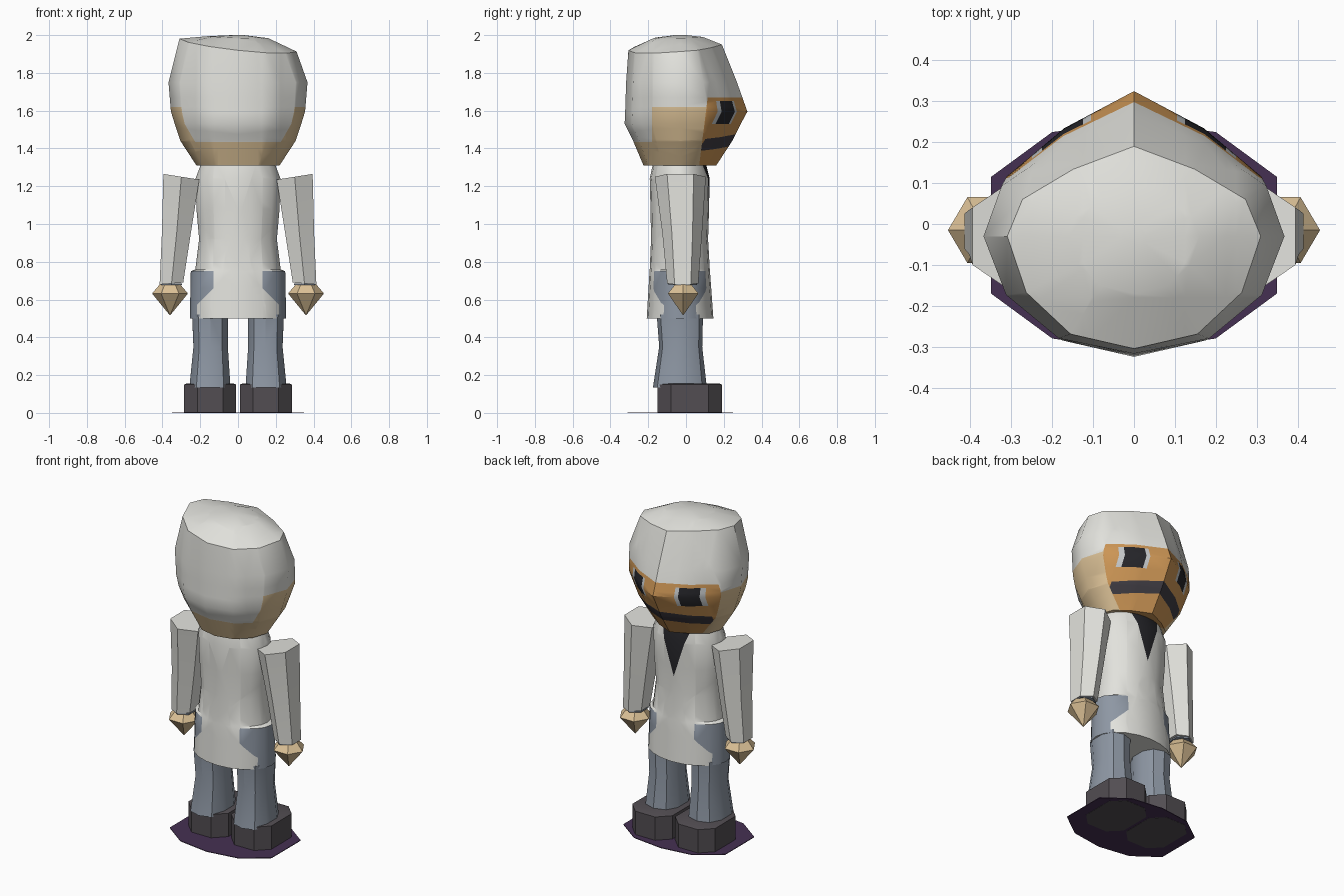
import bpy, bmesh, math
from mathutils import Vector

if "Cube" in bpy.data.objects:
    bpy.data.objects.remove(bpy.data.objects["Cube"])


def mat(name, r, g, b):
    m = bpy.data.materials.new(name)
    m.diffuse_color = (r, g, b, 1)
    m.use_nodes = True
    m.node_tree.nodes["Principled BSDF"].inputs["Base Color"].default_value = m.diffuse_color
    return m


white = mat("white_cloth", .76, .76, .72)
skin = mat("skin", .72, .54, .31)
face = mat("face_tan", .60, .30, .09)
black = mat("black", .018, .018, .022)
grey = mat("moustache_grey", .05, .045, .055)
eye_white = mat("eye_white", .55, .57, .58)
trouser = mat("trouser_blue_grey", .27, .31, .37)
shoe = mat("shoe_dark", .085, .075, .085)
purple = mat("base_purple", .06, .03, .085)


def loft(name, rings, mats, cuts=(), rule=None, angle=35):
    """Skin closed rings of points, slice with planes, colour faces by rule."""
    bm = bmesh.new()
    rows = [[bm.verts.new(p) for p in ring] for ring in rings]
    for a, b in zip(rows, rows[1:]):
        n = len(a)
        for i in range(n):
            j = (i + 1) % n
            bm.faces.new((a[i], a[j], b[j], b[i]))
    bm.faces.new(rows[0][::-1])
    if len(rows) > 1:
        bm.faces.new(rows[-1])
    bmesh.ops.remove_doubles(bm, verts=bm.verts, dist=1e-5)
    if len(rows) > 1:
        bmesh.ops.recalc_face_normals(bm, faces=bm.faces)
    for co, no in cuts:
        bmesh.ops.bisect_plane(bm, geom=bm.verts[:] + bm.edges[:] + bm.faces[:],
                               plane_co=co, plane_no=no, dist=1e-5)
    if rule:
        for f in bm.faces:
            f.material_index = rule(f.calc_center_median())
    me = bpy.data.meshes.new(name)
    bm.to_mesh(me)
    bm.free()
    for m in mats:
        me.materials.append(m)
    ob = bpy.data.objects.new(name, me)
    bpy.context.collection.objects.link(ob)
    bpy.ops.object.select_all(action='DESELECT')
    ob.select_set(True)
    bpy.context.view_layer.objects.active = ob
    bpy.ops.object.shade_smooth_by_angle(angle=math.radians(angle))
    return ob


def oval(x0, x1, y0, y1, z, n=16, phase=0.0, power=1.0):
    """Ring filling a box; power below 1 makes it squarer."""
    def s(v):
        return math.copysign(abs(v) ** power, v) if abs(v) > 1e-9 else 0
    cx, cy, rx, ry = (x0 + x1) / 2, (y0 + y1) / 2, (x1 - x0) / 2, (y1 - y0) / 2
    return [(cx + rx * s(math.cos(phase + math.tau * i / n)),
             cy + ry * s(math.sin(phase + math.tau * i / n)), z) for i in range(n)]


# Head: pointed towards +y, tilted crown
half = [(0, 1), (.48, .745), (.88, .41), (1, 0), (.85, -.5), (.5, -.87), (0, -1)]
outline = half + [(-x, y) for x, y in half[-2:0:-1]]


def head_ring(z, w, yb, yf, tilt=0):
    c = -.03
    ring = []
    for x, y in outline:
        px, py = x * w, c + y * ((yf - c) if y > 0 else (c - yb))
        ring.append((px, py, z + tilt * (-.11 * px + .1 * min(0, py))))
    return ring


head = [head_ring(1.31, .22, -.225, .16), head_ring(1.44, .305, -.28, .245),
        head_ring(1.53, .335, -.325, .29), head_ring(1.595, .355, -.322, .325),
        head_ring(1.75, .368, -.317, .27), head_ring(1.95, .31, -.305, .19, 1),
        head_ring(1.99, .16, -.17, .09, .3), head_ring(2.0, .03, -.06, 0)]

X, Y, Z = Vector((1, 0, 0)), Vector((0, 1, 0)), Vector((0, 0, 1))
head_cuts = [(Z * z, Z) for z in (1.435, 1.53, 1.62, 1.65, 1.67)]
head_cuts += [(Y * -.18, Y), ((0, .07, 1.31), (0, 1, -.125))]
for s in (-1, 1):
    head_cuts += [(X * s * x, X) for x in (.105, .125, .225, .25)]
    head_cuts += [((0, 0, z), (s * .1, 0, 1)) for z in (1.41, 1.475)]


def head_rule(c):
    ax = abs(c.x)
    if c.y > .07 + .125 * (c.z - 1.31) and c.z < 1.67:
        if 1.53 < c.z < 1.65 and .105 < ax < .25:
            return 3 if .125 < ax < .225 else 5
        if 1.41 < c.z + .1 * ax < 1.475 and ax < .25:
            return 4
        return 2
    if c.z < (1.62 if c.y > -.18 else 1.435):
        return 1
    return 0


loft("head", head, [white, skin, face, black, grey, eye_white],
     head_cuts, head_rule, 40)

# Coat: flared hem, trouser openings at the hips, pointed beard on the chest
coat = [oval(-w, w, yb, yf, z, 20) for z, w, yb, yf in (
    (.5, .255, -.208, .145), (.75, .25, -.193, .127), (.76, .226, -.192, .126),
    (.92, .206, -.185, .117), (1.08, .22, -.188, .122), (1.24, .225, -.192, .125),
    (1.32, .195, -.175, .105))]
coat_cuts = [(Z * z, Z) for z in (.57, .66, .75)]
for s in (-1, 1):
    coat_cuts += [(X * s * .13, X), (X * s * .218, X),
                  ((s * .13, 0, .66), (s, 0, .98)),
                  ((0, 0, 1.02), (s, 0, -.32))]


def coat_rule(c):
    ax = abs(c.x)
    if c.z > 1.02 and c.y > 0 and ax < .32 * (c.z - 1.02):
        return 2
    if .5001 < c.z < .751:
        edge = .13 + max(0, .66 - c.z) * .98
        if ax > (edge if c.z > .57 else .218):
            return 1
    return 0


loft("coat", coat, [white, trouser, black], coat_cuts, coat_rule)

for side, s in (("right", 1), ("left", -1)):
    def flip(rings):
        return [[(s * x, y, z) for x, y, z in r] for r in rings]

    # Trouser leg
    loft(side + "_leg", flip([
        oval(.035, .262, -.175, .11, .135, 10, .31, .85),
        oval(.05, .24, -.142, .086, .35, 10, .31, .85),
        oval(.05, .247, -.155, .09, .52, 10, .31, .85)]), [trouser])

    # Chunky shoe with chamfered corners
    def sole(z, d):
        x0, x1, y0, y1, k = .01 + d, .285 - d, -.15 + d, .19 - d, .07
        return [(x0 + k, y0, z), (x1 - k, y0, z), (x1, y0 + k, z), (x1, y1 - k, z),
                (x1 - k, y1, z), (x0 + k, y1, z), (x0, y1 - k, z), (x0, y0 + k, z)]
    loft(side + "_shoe", flip([sole(0, 0), sole(.15, 0), sole(.155, .012)]),
         [shoe], angle=20)

    # Six-sided sleeve, tilted at the shoulder
    def sleeve(xo, xm, xi, y0, y1, zo, zi):
        q = (y1 - y0) * .24
        zm = (zo + zi) / 2
        return [(xo, y0 + q, zo), (xo, y1 - q, zo), (xm, y1, zm),
                (xi, y1 - q, zi), (xi, y0 + q, zi), (xm, y0, zm)]
    loft(side + "_sleeve", flip([
        sleeve(.415, .352, .29, -.10, .065, .68, .69),
        sleeve(.403, .325, .25, -.125, .085, .95, .95),
        sleeve(.395, .30, .205, -.165, .105, 1.265, 1.235)]), [white])

    # Cuff shadow plate
    loft(side + "_cuff", flip([
        sleeve(.408, .352, .297, -.092, .057, .676, .676),
        sleeve(.408, .352, .297, -.092, .057, .684, .684)]), [trouser])

    # Gem-shaped hand
    loft(side + "_hand", flip([
        oval(.358, .362, -.017, -.013, .518, 6),
        oval(.265, .455, -.108, .078, .632, 6),
        oval(.31, .41, -.06, .03, .685, 6)]), [skin], angle=20)

# Flat ground disc
rim = [(.35, .115), (.2, .225), (0, .25), (-.2, .225), (-.35, .115),
       (-.35, -.17), (-.2, -.28), (0, -.31), (.2, -.28), (.35, -.17)]
loft("base_disc", [[(x, y, z) for x, y in rim] for z in (.001, .005)], [purple])
